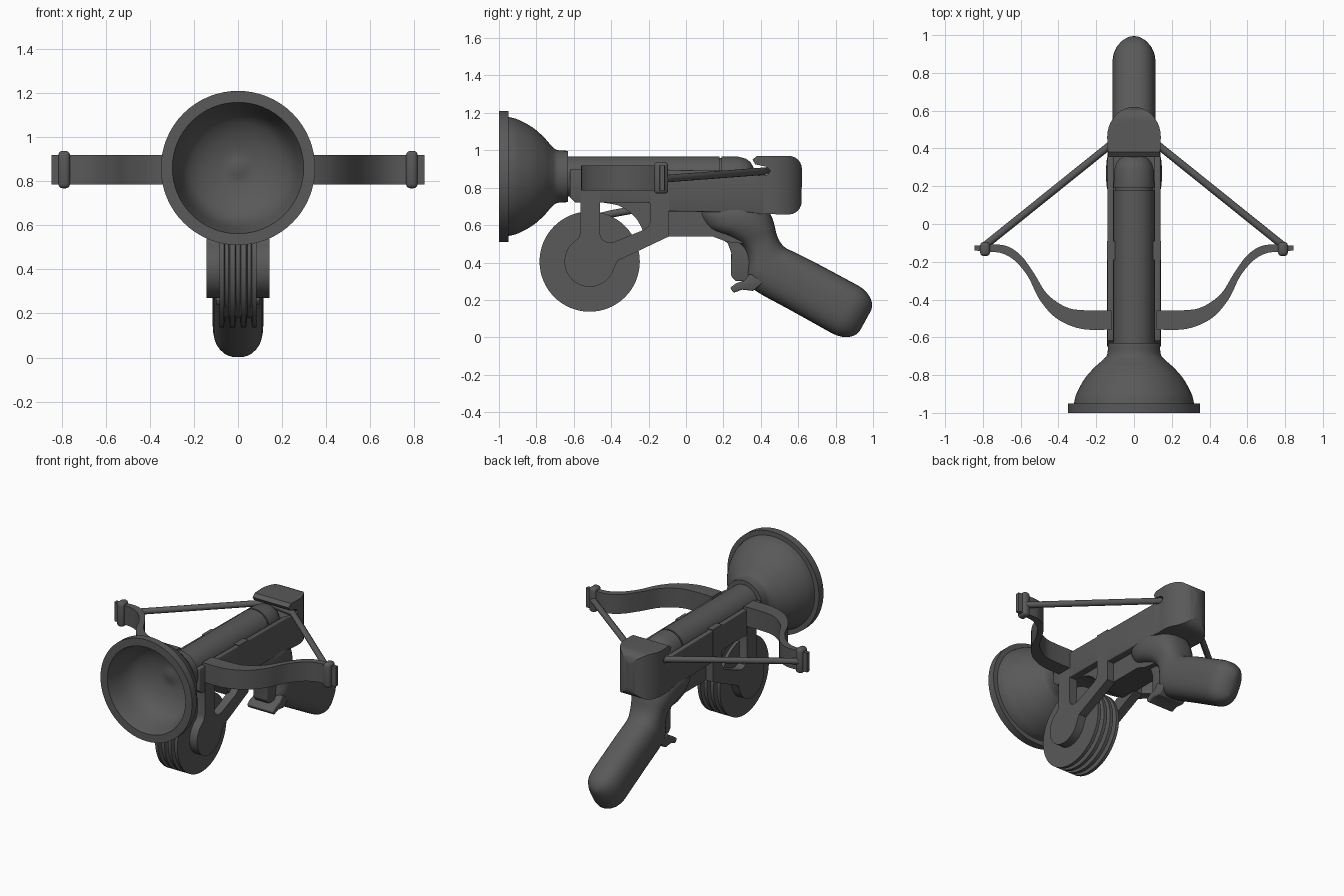
import bpy, bmesh, math
from mathutils import Vector

if "Cube" in bpy.data.objects:
    bpy.data.objects.remove(bpy.data.objects["Cube"])

grey = bpy.data.materials.new("dark grey")
grey.use_nodes = True
grey.diffuse_color = (0.1, 0.1, 0.1, 1)
grey.node_tree.nodes["Principled BSDF"].inputs["Base Color"].default_value = (0.1, 0.1, 0.1, 1)


def finish(name, bm, mirror=False):
    bmesh.ops.recalc_face_normals(bm, faces=bm.faces)
    mesh = bpy.data.meshes.new(name)
    bm.to_mesh(mesh)
    bm.free()
    mesh.materials.append(grey)
    ob = bpy.data.objects.new(name, mesh)
    bpy.context.collection.objects.link(ob)
    bpy.ops.object.select_all(action="DESELECT")
    ob.select_set(True)
    bpy.context.view_layer.objects.active = ob
    bpy.ops.object.shade_smooth_by_angle(angle=math.radians(35))
    if mirror:
        ob.modifiers.new("Mirror", "MIRROR").use_axis[0] = True
    return ob


def smooth(points, steps=5):
    """Catmull-Rom curve through points of any dimension."""
    p = [Vector(q) for q in points]
    p = [2 * p[0] - p[1]] + p + [2 * p[-1] - p[-2]]
    out = []
    for a, b, c, d in zip(p, p[1:], p[2:], p[3:]):
        for i in range(steps):
            t = i / steps
            out.append(0.5 * (2 * b + (c - a) * t + (2 * a - 5 * b + 4 * c - d) * t ** 2
                              + (3 * b - a - 3 * c + d) * t ** 3))
    return out + [p[-2]]


def prism(name, outline, axis, lo, hi, bevel=0, mirror=False):
    """Extrude an outline: (y, z) along x, or (x, y) along z."""
    bm = bmesh.new()
    place = (lambda p, h: (h, p[0], p[1])) if axis == "x" else (lambda p, h: (p[0], p[1], h))
    face = bm.faces.new([bm.verts.new(place(p, lo)) for p in outline])
    new = bmesh.ops.extrude_face_region(bm, geom=[face])["geom"]
    shift = Vector(place((0, 0), hi - lo))
    bmesh.ops.translate(bm, vec=shift, verts=[g for g in new if isinstance(g, bmesh.types.BMVert)])
    bmesh.ops.recalc_face_normals(bm, faces=bm.faces)
    if bevel:
        edges = [e for e in bm.edges if e.calc_face_angle(0) > 0.6]
        bmesh.ops.bevel(bm, geom=edges, offset=bevel, segments=3, profile=0.5, affect="EDGES")
    return finish(name, bm, mirror)


def loft(name, rings, mirror=False):
    bm = bmesh.new()
    loops = [[bm.verts.new(v) for v in ring] for ring in rings]
    n = len(loops[0])
    for a, b in zip(loops, loops[1:]):
        for i in range(n):
            bm.faces.new((a[i], a[(i + 1) % n], b[(i + 1) % n], b[i]))
    bm.faces.new(loops[0])
    bm.faces.new(loops[-1])
    return finish(name, bm, mirror)


def lathe(name, profile, axis, centre, n=48):
    """Revolve (position, radius) pairs about the x or y axis."""
    rings = []
    for h, r in profile:
        ring = []
        for i in range(n):
            c, s = r * math.cos(math.tau * i / n), r * math.sin(math.tau * i / n)
            ring.append(Vector(centre) + Vector((h, c, s) if axis == "x" else (c, h, s)))
        rings.append(ring)
    return loft(name, rings)


def rod(name, path, radius, mirror=False, n=12):
    path = [Vector(p) for p in path]
    rings = []
    for i, p in enumerate(path):
        d = (path[min(i + 1, len(path) - 1)] - path[max(i - 1, 0)]).normalized()
        u = d.cross((0, 0, 1)).normalized()
        v = u.cross(d)
        rings.append([p + radius * (u * math.cos(math.tau * k / n) + v * math.sin(math.tau * k / n))
                      for k in range(n)])
    return loft(name, rings, mirror)


def arc(cy, cz, r, start, end, n=14):
    angles = [math.radians(start + (end - start) * i / n) for i in range(n + 1)]
    return [(cy + r * math.cos(a), cz + r * math.sin(a)) for a in angles]


# Suction cup with a hollow bowl
AXIS = (0, 0, 0.86)
bell = smooth([(-0.95, 0.318), (-0.9, 0.305), (-0.82, 0.262), (-0.76, 0.21),
               (-0.72, 0.165), (-0.69, 0.142), (-0.63, 0.137)])
bowl = smooth([(-0.74, 0.01), (-0.735, 0.08), (-0.77, 0.18), (-0.84, 0.25), (-1, 0.298)])
lathe("suction_cup", bowl + [(-1, 0.35), (-0.95, 0.35)] + [tuple(p) for p in bell], "y", AXIS, 64)

# Shaft and its separate rounded tail
lathe("shaft", [(-0.66, 0.108), (0.18, 0.108)], "y", AXIS)
lathe("shaft_core", [(0.17, 0.1), (0.2, 0.1)], "y", AXIS)
lathe("shaft_tail", [(0.19, 0.108), (0.28, 0.106), (0.32, 0.095), (0.345, 0.077), (0.36, 0.05)], "y", AXIS)

# Stock: side rails, trough floor and narrower keel
side = [(-0.62, 0.75), (-0.59, 0.72), (-0.2, 0.72), (-0.14, 0.675), (0.42, 0.665),
        (0.42, 0.87), (0.34, 0.89), (-0.56, 0.9), (-0.62, 0.9)]
prism("stock_rail", side, "x", 0.108, 0.14, 0.006, True)
floor = side[:5] + [(0.42, 0.78), (-0.62, 0.78)]
prism("stock_floor", floor, "x", -0.115, 0.115)
keel = [tuple(p) for p in smooth([(-0.44, 0.72), (-0.35, 0.7), (-0.27, 0.64), (-0.22, 0.55)])]
prism("keel", keel + [(-0.2, 0.54), (0.14, 0.54), (0.22, 0.51), (0.32, 0.5), (0.32, 0.72)],
      "x", -0.09, 0.09)

# Rear head: rounded plan cut from a side profile with a string notch
head = prism("rear_head", [(0.36, 0.66)] + arc(0.55, 0.725, 0.068, -90, 0, 6)
             + arc(0.55, 0.9, 0.07, 0, 90, 6)
             + [(0.38, 0.97), (0.355, 0.95), (0.37, 0.925), (0.43, 0.912), (0.452, 0.89),
                (0.435, 0.868), (0.36, 0.865)], "x", -0.2, 0.2)
plan = [(0.142 * math.cos(math.radians(a)), 0.46 + 0.16 * math.sin(math.radians(a)))
        for a in range(0, 181, 9)]
cutter = prism("head_plan_cutter", [(0.135, 0.3)] + plan + [(-0.135, 0.3)], "z", 0.5, 1.1)
cutter.hide_render = True
cutter.hide_viewport = False
cut = head.modifiers.new("Round plan", "BOOLEAN")
cut.operation, cut.object, cut.solver = "INTERSECT", cutter, "EXACT"
bpy.ops.object.select_all(action="DESELECT")
bpy.context.view_layer.objects.active = head
head.select_set(True)
bpy.ops.object.modifier_apply(modifier=cut.name)
bpy.ops.object.shade_smooth_by_angle(angle=math.radians(35))
bpy.data.objects.remove(cutter)

# Bow limbs, tip wraps and string
front = smooth([(0.12, -0.56), (0.28, -0.555), (0.41, -0.5), (0.5, -0.4), (0.56, -0.28),
                (0.63, -0.195), (0.7, -0.155), (0.77, -0.147), (0.845, -0.14)])
back = smooth([(0.845, -0.115), (0.77, -0.11), (0.68, -0.115), (0.6, -0.165), (0.53, -0.26),
               (0.46, -0.37), (0.36, -0.44), (0.26, -0.457), (0.12, -0.457)])
prism("bow_limb", front + back, "z", 0.785, 0.918, 0, True)
prism("limb_tip_wrap", [(0.762, -0.17), (0.815, -0.17), (0.815, -0.095), (0.762, -0.095)],
      "z", 0.768, 0.938, 0.02, True)
rod("bow_string", [(0.79, -0.115, 0.848), (0.13, 0.415, 0.888), (0, 0.432, 0.89)], 0.02, True)

# Grooved reel on a pair of brackets
HUB = (0, -0.515, 0.405)
reel = [(-0.085, 0.02), (-0.085, 0.268)]
for i in range(3):
    x = -0.05 + 0.05 * i
    reel += [(x - 0.013, 0.268), (x - 0.008, 0.225), (x + 0.008, 0.225), (x + 0.013, 0.268)]
lathe("reel", reel + [(0.085, 0.268), (0.085, 0.02)], "x", HUB, 64)
hub = arc(HUB[1], HUB[2], 0.135, 130, 345, 24)
prism("reel_bracket", [(-0.565, 0.79), (-0.565, 0.56), (-0.575, 0.53)] + hub
      + [(-0.365, 0.41), (-0.09, 0.54), (-0.09, 0.9), (-0.19, 0.9), (-0.19, 0.625), (-0.2, 0.595),
         (-0.225, 0.575), (-0.385, 0.51), (-0.42, 0.507), (-0.448, 0.522), (-0.46, 0.55),
         (-0.46, 0.79)], "x", 0.08, 0.142, 0, True)
rod("reel_line", [(0, -0.52, 0.63), (0, -0.4, 0.66), (0, -0.18, 0.7)], 0.02)

# Pistol grip: rounded sections between front and back edges (y, z, y, z, half width)
sections = smooth([(0.05, 0.69, 0.38, 0.71, 0.13), (0.07, 0.635, 0.43, 0.685, 0.147),
                   (0.12, 0.575, 0.46, 0.64, 0.147), (0.22, 0.535, 0.475, 0.59, 0.135),
                   (0.3, 0.485, 0.485, 0.55, 0.12), (0.33, 0.41, 0.5, 0.515, 0.115),
                   (0.325, 0.31, 0.53, 0.48, 0.115), (0.37, 0.25, 0.58, 0.455, 0.115),
                   (0.55, 0.15, 0.69, 0.4, 0.115), (0.78, 0.022, 0.92, 0.277, 0.115)], 4)
rings = []


def grip_ring(s, scale=1, push=0):
    f, b = Vector((0, s[0], s[1])), Vector((0, s[2], s[3]))
    mid, half = (f + b) / 2 + Vector((0, 0.875, -0.484)) * push, (b - f) / 2
    ring = []
    for i in range(32):
        c, d = math.cos(math.tau * i / 32), math.sin(math.tau * i / 32)
        c, d = math.copysign(abs(c) ** 0.8, c), math.copysign(abs(d) ** 0.8, d)
        ring.append(mid + half * c * (0.4 + 0.6 * scale) + Vector((s[4] * d * scale, 0, 0)))
    return ring


rings = [grip_ring(s) for s in sections]
for a in range(15, 91, 15):
    t = math.radians(a)
    rings.append(grip_ring(sections[-1], max(math.cos(t), 0.05), 0.125 * math.sin(t)))
loft("pistol_grip", rings)

# Trigger and finger spur
prism("trigger", [(0.18, 0.54), (0.225, 0.5), (0.242, 0.45), (0.24, 0.33), (0.265, 0.3),
                  (0.36, 0.3), (0.38, 0.52)], "x", -0.055, 0.055, 0.008)
prism("finger_spur", [(0.235, 0.265), (0.255, 0.238), (0.3, 0.255), (0.36, 0.248), (0.42, 0.3),
                      (0.34, 0.34), (0.315, 0.305), (0.27, 0.29)], "x", -0.1, 0.1, 0.008)
